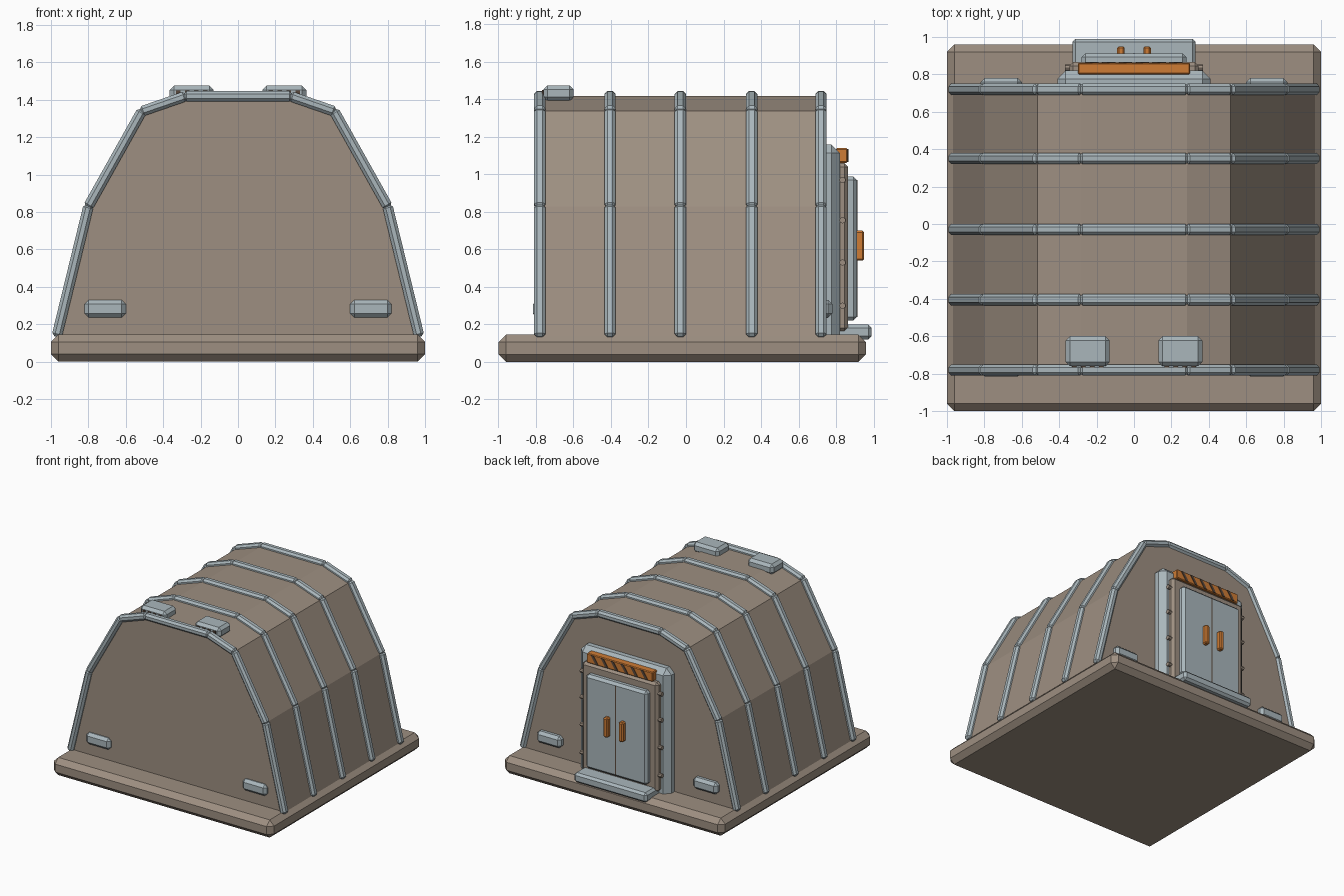
import bpy
import bmesh
from math import atan2
from mathutils import Matrix, Vector

if "Cube" in bpy.data.objects:
    bpy.data.objects.remove(bpy.data.objects["Cube"])


def material(name, rgb):
    m = bpy.data.materials.new(name)
    m.use_nodes = True
    m.diffuse_color = (*rgb, 1)
    m.node_tree.nodes["Principled BSDF"].inputs["Base Color"].default_value = (*rgb, 1)
    return m


TAUPE = material("taupe_panel", (0.34, 0.275, 0.22))
STEEL = material("pale_steel", (0.40, 0.47, 0.50))
ORANGE = material("safety_orange", (0.62, 0.20, 0.035))
DARK = material("dark_brown", (0.10, 0.065, 0.045))


def finish(name, bm, mat):
    bmesh.ops.recalc_face_normals(bm, faces=bm.faces)
    mesh = bpy.data.meshes.new(name)
    bm.to_mesh(mesh)
    bm.free()
    mesh.materials.append(mat)
    obj = bpy.data.objects.new(name, mesh)
    bpy.context.collection.objects.link(obj)
    return obj


def add_box(bm, size, matrix, bevel):
    """Chamfered box, placed by a matrix and merged into bm."""
    part = bmesh.new()
    bmesh.ops.create_cube(part, size=1, matrix=Matrix.Diagonal((*size, 1)))
    if bevel:
        bmesh.ops.bevel(part, geom=part.edges[:], offset=bevel, segments=1,
                        affect='EDGES', profile=0.5)
    part.transform(matrix)
    temp = bpy.data.meshes.new("temp")
    part.to_mesh(temp)
    part.free()
    bm.from_mesh(temp)
    bpy.data.meshes.remove(temp)


def box(name, x, y, z, mat, bevel=0.0):
    """Box given by its (min, max) range on each axis."""
    bm = bmesh.new()
    low, high = Vector((x[0], y[0], z[0])), Vector((x[1], y[1], z[1]))
    add_box(bm, high - low, Matrix.Translation((low + high) / 2), bevel)
    return finish(name, bm, mat)


# Foundation slab
box("foundation", (-1, 1), (-1, 0.96), (0, 0.145), TAUPE, 0.04)

# Faceted shell, extruded from the arch profile
half = [(0.968, 0.14), (0.80, 0.83), (0.515, 1.338), (0.283, 1.418)]
arch = half + [(-x, z) for x, z in reversed(half)]
bm = bmesh.new()
face = bm.faces.new([bm.verts.new((x, -0.785, z)) for x, z in arch])
out = bmesh.ops.extrude_face_region(bm, geom=[face], use_keep_orig=True)
bmesh.ops.translate(bm, vec=(0, 1.52, 0),
                    verts=[v for v in out["geom"] if isinstance(v, bmesh.types.BMVert)])
finish("shell", bm, TAUPE)

# Ribs, each a chain of chamfered bars along the arch
for i, y in enumerate((-0.78, -0.405, -0.03, 0.35, 0.72)):
    bm = bmesh.new()
    for (x1, z1), (x2, z2) in zip(arch, arch[1:]):
        a, b = Vector((x1, y, z1)), Vector((x2, y, z2))
        d = b - a
        turn = Matrix.Rotation(-atan2(d.z, d.x), 4, 'Y')
        add_box(bm, (d.length + 0.016, 0.06, 0.055),
                Matrix.Translation((a + b) / 2) @ turn, 0.016)
    finish(f"rib_{i + 1}", bm, STEEL)

for side, s in (("left", 1), ("right", -1)):
    def span(a, b):
        return tuple(sorted((s * a, s * b)))

    # Low wall boxes on both ends
    box(f"front_wall_box_{side}", span(0.60, 0.82), (-0.815, -0.70), (0.235, 0.33), STEEL, 0.022)
    box(f"back_wall_box_{side}", span(0.60, 0.82), (0.66, 0.78), (0.235, 0.33), STEEL, 0.022)

    # Roof units with a row of small front pegs
    box(f"roof_unit_{side}", span(0.13, 0.365), (-0.76, -0.60), (1.39, 1.475), STEEL, 0.022)
    for k in range(4):
        x = 0.175 + k * 0.048
        box(f"roof_peg_{side}_{k + 1}", span(x - 0.012, x + 0.012),
            (-0.768, -0.75), (1.415, 1.45), DARK)

    # Door handle
    box(f"door_handle_{side}", span(0.05, 0.09), (0.90, 0.95), (0.54, 0.70), ORANGE, 0.009)

    # Bolts down the side of the inner door frame
    for k, z in enumerate((0.30, 0.53, 0.755, 0.97)):
        bm = bmesh.new()
        bmesh.ops.create_cone(bm, cap_ends=True, segments=8, radius1=0.017, radius2=0.017,
                              depth=0.05, matrix=Matrix.Translation((s * 0.345, 0.835, z))
                              @ Matrix.Rotation(1.5708, 4, 'Y'))
        finish(f"bolt_{side}_{k + 1}", bm, TAUPE)

# Doorway on the back
box("outer_door_frame", (-0.41, 0.41), (0.68, 0.82), (0.10, 1.16), STEEL, 0.045)
box("inner_door_frame", (-0.345, 0.345), (0.79, 0.865), (0.16, 1.06), TAUPE, 0.02)
box("double_door", (-0.28, 0.28), (0.84, 0.912), (0.22, 0.99), STEEL, 0.02)
box("door_seam", (-0.004, 0.004), (0.908, 0.914), (0.24, 0.97), DARK)
box("door_step", (-0.33, 0.33), (0.80, 0.99), (0.12, 0.20), STEEL, 0.018)

# Warning sign with slanted stripes
box("warning_sign", (-0.30, 0.30), (0.80, 0.862), (1.062, 1.14), ORANGE, 0.006)
bm = bmesh.new()
for k in range(6):
    x = -0.225 + k * 0.09
    quad = [(x - 0.035, 1.067), (x - 0.01, 1.067), (x + 0.035, 1.135), (x + 0.01, 1.135)]
    face = bm.faces.new([bm.verts.new((px, 0.86, pz)) for px, pz in quad])
    out = bmesh.ops.extrude_face_region(bm, geom=[face], use_keep_orig=True)
    bmesh.ops.translate(bm, vec=(0, 0.006, 0),
                        verts=[v for v in out["geom"] if isinstance(v, bmesh.types.BMVert)])
finish("sign_stripes", bm, DARK)
